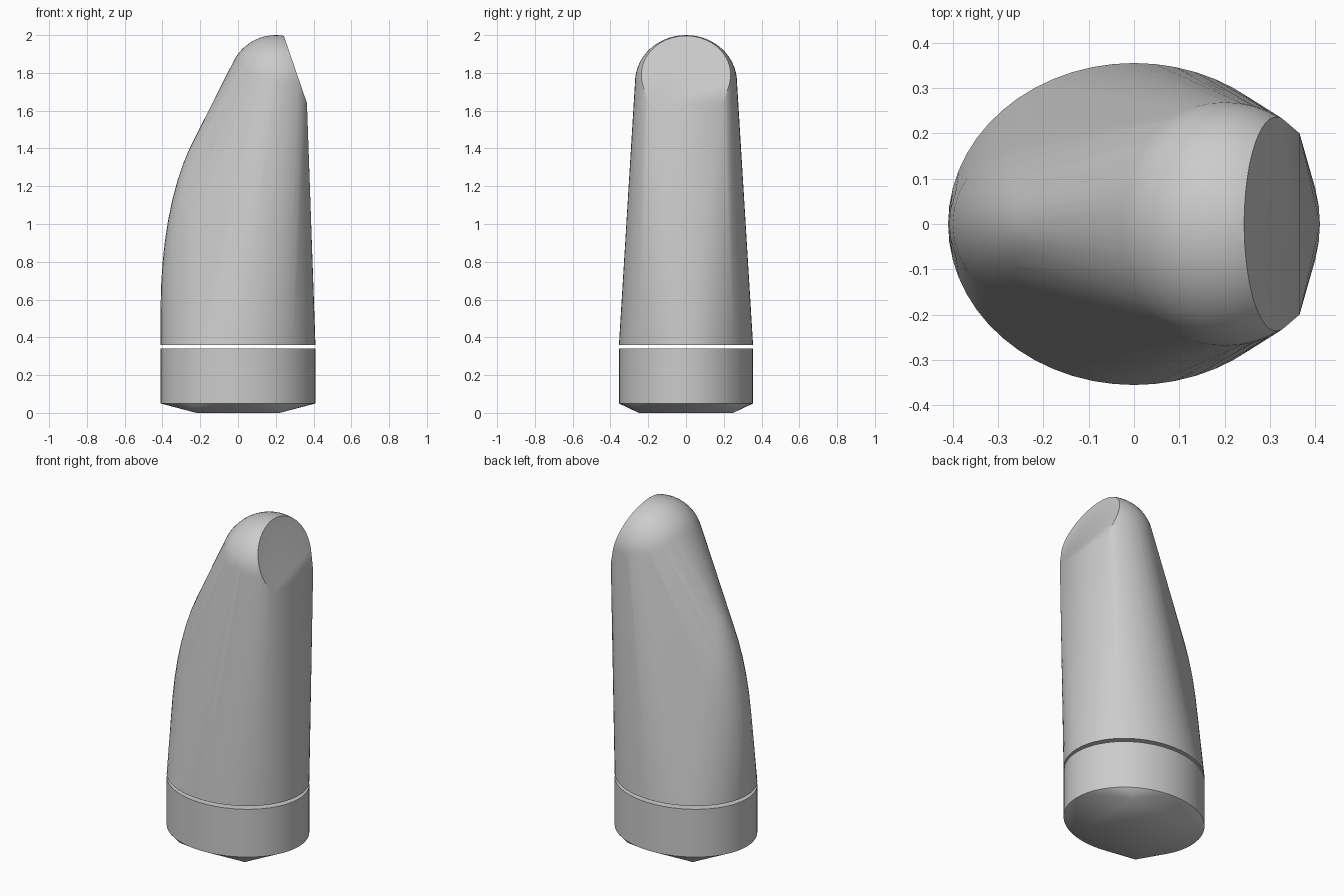
import bpy
import bmesh
import math
from mathutils import Matrix, Vector

cube = bpy.data.objects.get("Cube")
if cube:
    bpy.data.objects.remove(cube, do_unlink=True)

RX, RY = 0.41, 0.355

grey = bpy.data.materials.new("plain_grey")
grey.use_nodes = True
grey.diffuse_color = (0.6, 0.6, 0.6, 1)
grey.node_tree.nodes["Principled BSDF"].inputs["Base Color"].default_value = (0.6, 0.6, 0.6, 1)


def rim(z, count=56):
    """Points of the oval outline at one height."""
    steps = [2 * math.pi * i / count for i in range(count)]
    return [(RX * math.cos(a), RY * math.sin(a), z) for a in steps]


def ellipsoid(centre, radii, cuts):
    """Points of an ellipsoid trimmed by planes given as (point, outward normal)."""
    bm = bmesh.new()
    bmesh.ops.create_uvsphere(bm, u_segments=48, v_segments=28, radius=1)
    bm.transform(Matrix.Translation(centre) @ Matrix.Diagonal((*radii, 1)))
    for point, normal in cuts:
        geom = bm.verts[:] + bm.edges[:] + bm.faces[:]
        bmesh.ops.bisect_plane(bm, geom=geom, plane_co=point,
                               plane_no=Vector(normal).normalized(), clear_outer=True)
    points = [v.co.copy() for v in bm.verts]
    bm.free()
    return points


def hull(name, points):
    """Closed convex skin around a set of points."""
    bm = bmesh.new()
    for p in points:
        bm.verts.new(p)
    bmesh.ops.convex_hull(bm, input=bm.verts[:])
    loose = [v for v in bm.verts if not v.link_faces]
    bmesh.ops.delete(bm, geom=loose, context='VERTS')
    bmesh.ops.dissolve_limit(bm, angle_limit=0.002, verts=bm.verts[:], edges=bm.edges[:])
    bmesh.ops.recalc_face_normals(bm, faces=bm.faces[:])
    mesh = bpy.data.meshes.new(name)
    bm.to_mesh(mesh)
    bm.free()
    mesh.materials.append(grey)
    obj = bpy.data.objects.new(name, mesh)
    bpy.context.collection.objects.link(obj)
    bpy.ops.object.select_all(action='DESELECT')
    obj.select_set(True)
    bpy.context.view_layer.objects.active = obj
    bpy.ops.object.shade_smooth_by_angle(angle=math.radians(25))
    return obj


# Base ring with a shallow tapered underside
foot = [(sx * 0.22, sy * 0.25, 0) for sx in (-1, 1) for sy in (-1, 1)]
hull("base", rim(0.34) + rim(0.05) + foot)

# Tapered body: oval rim, bulging back, rounded tip and two flat cuts
corner = (0.365, 0, 1.64)
tip = ellipsoid((0.2, 0, 1.75), (0.25, 0.27, 0.25),
                [(corner, (0.35, 0, 0.12)), (corner, (1.28, 0, 0.045))])
bulge = ellipsoid((0, 0, 0.55), (RX, 0.27, 1.09),
                  [((0, 0, 0.55), (0, 0, -1)), ((0, 0, 0), (1, 0, 0))])
flat_edge = [(0.365, 0.2, 1.64), (0.365, -0.2, 1.64)]
hull("body", rim(0.36) + bulge + tip + flat_edge)
